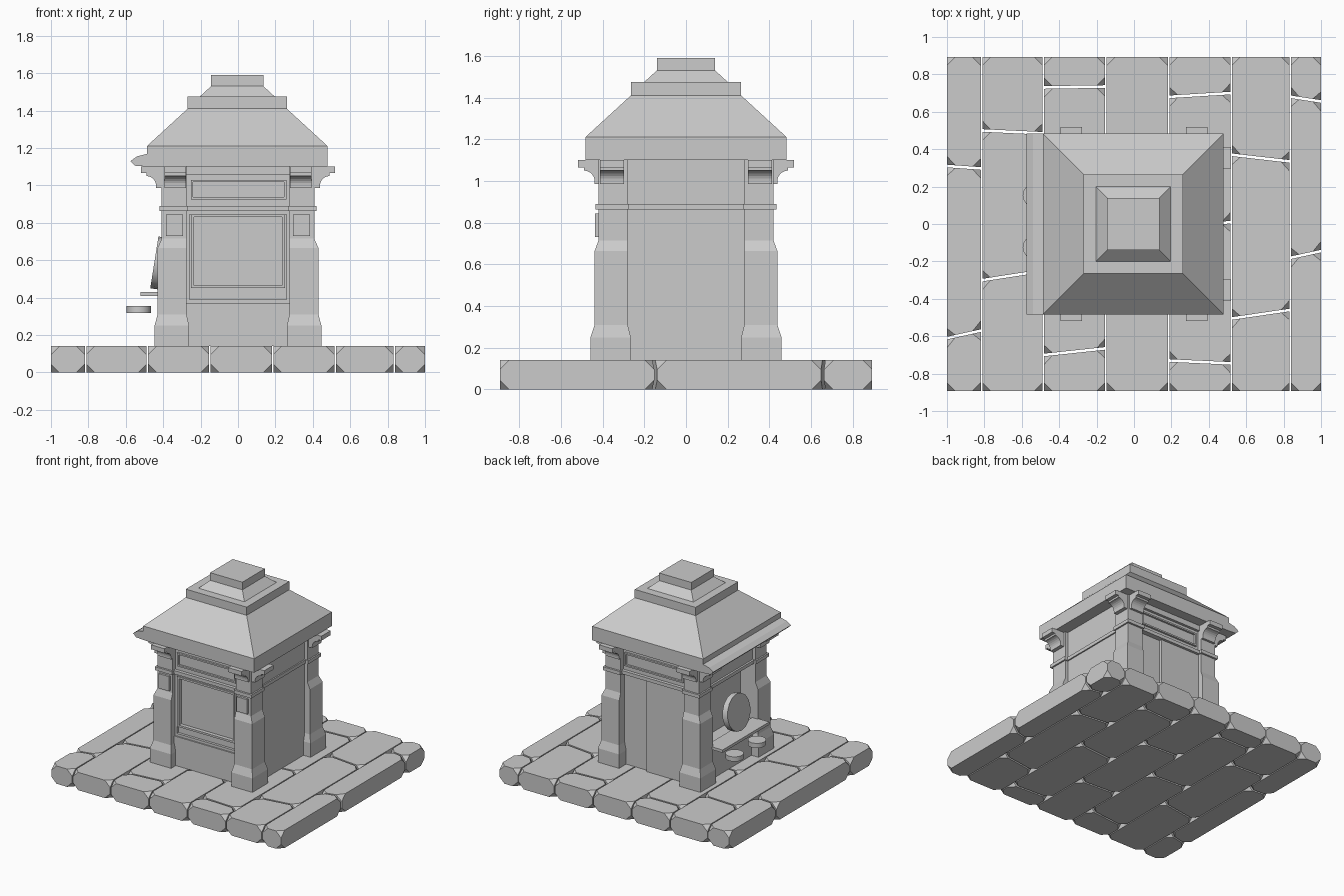
import bpy, bmesh, math

if "Cube" in bpy.data.objects:
    bpy.data.objects.remove(bpy.data.objects["Cube"])

def finish(name, bm):
    bmesh.ops.recalc_face_normals(bm, faces=bm.faces)
    me = bpy.data.meshes.new(name)
    bm.to_mesh(me)
    bm.free()
    ob = bpy.data.objects.new(name, me)
    bpy.context.collection.objects.link(ob)
    return ob

def loft(name, rings):
    """Skin a stack of closed rings, capping both ends."""
    bm = bmesh.new()
    rows = [[bm.verts.new(p) for p in r] for r in rings]
    n = len(rows[0])
    for a, b in zip(rows, rows[1:]):
        for i in range(n):
            j = (i + 1) % n
            bm.faces.new((a[i], a[j], b[j], b[i]))
    bm.faces.new(rows[0][::-1])
    bm.faces.new(rows[-1])
    return finish(name, bm)

def rect(x0, x1, y0, y1, z):
    return [(x0, y0, z), (x1, y0, z), (x1, y1, z), (x0, y1, z)]

def box(name, x0, x1, y0, y1, z0, z1):
    return loft(name, [rect(x0, x1, y0, y1, z0), rect(x0, x1, y0, y1, z1)])

def frame(name, x0, x1, z0, z1, y0, y1, w):
    """Rectangular trim in the xz plane."""
    box(name + "_left", x0, x0 + w, y0, y1, z0, z1)
    box(name + "_right", x1 - w, x1, y0, y1, z0, z1)
    box(name + "_bottom", x0 + w, x1 - w, y0, y1, z0, z0 + w)
    box(name + "_top", x0 + w, x1 - w, y0, y1, z1 - w, z1)

# Paving: columns of slabs with slanted joints and clipped corners
edges = [-1, -0.815, -0.485, -0.15, 0.185, 0.52, 0.835, 1]
joints = [[(-0.61, -0.57), (0.31, 0.297)], [(-0.3, -0.25), (0.5, 0.485)],
          [(-0.7, -0.665), (0.02, 0.0), (0.73, 0.735)], [(-0.37, -0.39), (0.33, 0.31)],
          [(-0.73, -0.745), (-0.02, 0.01), (0.68, 0.7)], [(-0.505, -0.46), (0.37, 0.335)],
          [(-0.18, -0.145), (0.68, 0.655)]]
g = 0.004
for c, js in enumerate(joints):
    x0, x1 = edges[c] + g * (c > 0), edges[c + 1] - g * (c < 6)
    cuts = [(-0.9, -0.9)] + js + [(0.9, 0.9)]
    for k in range(len(cuts) - 1):
        (a0, a1), (b0, b1) = cuts[k], cuts[k + 1]
        p = [(x0, a0 + 0.007), (x1, a1 + 0.007), (x1, b1 - 0.007), (x0, b0 - 0.007)]
        ob = loft(f"paving_slab_{c}_{k}", [[(x, y, z) for x, y in p] for z in (0, 0.14)])
        bm = bmesh.new()
        bm.from_mesh(ob.data)
        bmesh.ops.bevel(bm, geom=bm.verts[:], offset=0.045, segments=1, affect='VERTICES')
        bm.to_mesh(ob.data)
        bm.free()

# Corner pillars: (inner x, outer x, inner y, outer y, z)
pillar = [(0.262, 0.446, 0.265, 0.458, 0.14), (0.262, 0.446, 0.265, 0.458, 0.25),
          (0.275, 0.43, 0.28, 0.438, 0.31), (0.275, 0.43, 0.28, 0.438, 0.665),
          (0.275, 0.408, 0.28, 0.42, 0.715), (0.275, 0.408, 0.28, 0.42, 1.1)]
for sx in (-1, 1):
    for sy in (-1, 1):
        tag = ("left" if sx < 0 else "right") + ("_front" if sy < 0 else "_back")
        loft("pillar_" + tag, [rect(sx * a, sx * b, sy * c, sy * d, z) for a, b, c, d, z in pillar])
        box("pillar_band_" + tag, sx * 0.268, sx * 0.42, sy * 0.273, sy * 0.435, 0.863, 0.89)
        # Cove brackets, one facing each way
        for axis, wall, mid in (("x", 0.40, 0.355), ("y", 0.41, 0.335)):
            prof = [(wall, 1.1), (0.518, 1.1), (0.518, 1.065), (0.49, 1.065)]
            prof += [(0.49 - 0.052 * math.sin(t), 0.998 + 0.052 * math.cos(t))
                     for t in [i * math.pi / 12 for i in range(7)]]
            prof += [(0.438, 0.985), (wall, 0.985)]
            rings = []
            for w in (mid - 0.058, mid + 0.058):
                rings.append([(sx * d, sy * w, z) if axis == "x" else (sx * w, sy * d, z)
                              for d, z in prof])
            loft(f"bracket_{tag}_{axis}", rings)
    # Raised plaques on front pillars
    box(f"pillar_plaque_{sx}", sx * 0.295, sx * 0.385, -0.437, -0.4, 0.73, 0.845)

# Walls; the left side is open above the counter
box("core", -0.28, 0.37, -0.37, 0.37, 0.14, 1.1)
box("left_lower_wall", -0.385, -0.27, -0.29, 0.29, 0.14, 0.42)
box("left_upper_wall", -0.385, -0.27, -0.29, 0.29, 0.87, 1.1)
box("right_wall", 0.36, 0.385, -0.29, 0.29, 0.14, 1.1)
box("right_band", 0.37, 0.395, -0.29, 0.29, 0.863, 0.89)
box("left_band", -0.4, -0.36, -0.29, 0.29, 0.863, 0.89)

# Front: plinth, framed poster panel, frieze
box("front_plinth", -0.28, 0.28, -0.4, -0.36, 0.14, 0.37)
frame("front_surround", -0.28, 0.28, 0.37, 0.865, -0.39, -0.36, 0.02)
frame("front_poster_frame", -0.25, 0.25, 0.45, 0.845, -0.4, -0.36, 0.015)
# Back: leaf door on a recessed wall
box("back_door", -0.28, 0.07, 0.36, 0.39, 0.14, 0.863)
for s, side in ((-1, "front"), (1, "back")):
    box(side + "_band", -0.28, 0.28, s * 0.36, s * 0.41, 0.863, 0.89)
    box(side + "_frieze", -0.28, 0.28, s * 0.36, s * 0.385, 0.89, 1.06)
    frame(side + "_sign_frame", -0.252, 0.258, 0.925, 1.03, s * 0.37, s * 0.4, 0.012)
    box(side + "_top_trim", -0.28, 0.28, s * 0.36, s * 0.405, 1.058, 1.1)

# Counter and two stool seats
box("counter", -0.522, -0.38, -0.29, 0.29, 0.408, 0.43)

def disc(name, r, depth, loc, tilt=0.0, n=16):
    bm = bmesh.new()
    bmesh.ops.create_cone(bm, cap_ends=True, segments=n, radius1=r, radius2=r, depth=depth)
    ob = finish(name, bm)
    ob.location = loc
    ob.rotation_euler = (0, tilt, 0)
    bpy.context.view_layer.objects.active = ob
    ob.select_set(True)
    bpy.ops.object.shade_smooth_by_angle()
    ob.select_set(False)

for i, y in enumerate((0.153, -0.125)):
    disc(f"stool_seat_{i}", 0.065, 0.037, (-0.53, y, 0.337))
# Round sign leaning above the counter
disc("round_sign", 0.14, 0.045, (-0.425, -0.02, 0.585), math.radians(99))

# Stepped hipped roof
roof = [(0.483, 1.1), (0.483, 1.21), (0.265, 1.41), (0.265, 1.475),
        (0.2, 1.475), (0.14, 1.53), (0.14, 1.59)]
loft("roof", [rect(-h - 0.004, h - 0.004, -h, h, z) for h, z in roof])
# Awning lip on the left eave
lip = [(-0.48, 1.1), (-0.55, 1.105), (-0.575, 1.13), (-0.54, 1.155), (-0.48, 1.17)]
loft("left_awning", [[(x, y, z) for x, z in lip] for y in (-0.483, 0.483)])
